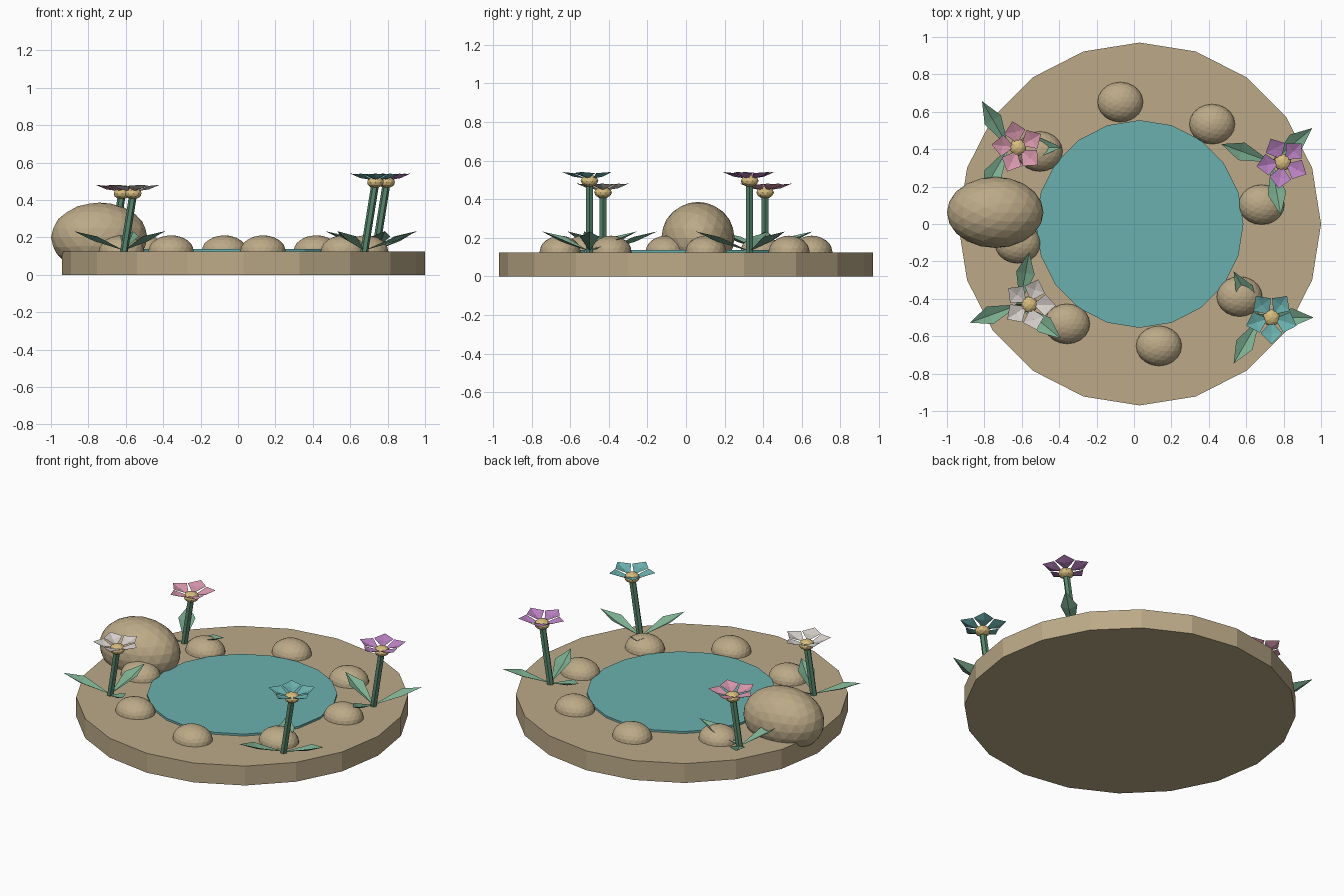
import bpy, bmesh, math
from mathutils import Vector, Matrix

if "Cube" in bpy.data.objects:
    bpy.data.objects.remove(bpy.data.objects["Cube"])


def material(name, r, g, b):
    lin = [((c / 255 + 0.055) / 1.055) ** 2.4 for c in (r, g, b)]
    m = bpy.data.materials.new(name)
    m.diffuse_color = (*lin, 1)
    m.use_nodes = True
    m.node_tree.nodes["Principled BSDF"].inputs["Base Color"].default_value = m.diffuse_color
    return m


SAND = material("sand stone", 188, 170, 136)
WATER = material("teal", 106, 176, 174)
PINK = material("pink", 214, 150, 172)
PURPLE = material("purple", 184, 128, 192)
WHITE = material("off white", 214, 207, 202)
YELLOW = material("pollen yellow", 214, 188, 126)
LEAF = material("leaf green", 124, 174, 144)
STEM = material("stem green", 88, 134, 108)


def make(name, bm, mat):
    bmesh.ops.recalc_face_normals(bm, faces=bm.faces)
    mesh = bpy.data.meshes.new(name)
    bm.to_mesh(mesh)
    bm.free()
    mesh.materials.append(mat)
    ob = bpy.data.objects.new(name, mesh)
    bpy.context.collection.objects.link(ob)
    return ob


def disc(name, centre, radius, z0, z1, mat, sides=20):
    bm = bmesh.new()
    bmesh.ops.create_cone(bm, cap_ends=True, segments=sides, radius1=radius, radius2=radius,
                          depth=z1 - z0,
                          matrix=Matrix.Translation((centre[0], centre[1], (z0 + z1) / 2)))
    return make(name, bm, mat)


def stone(name, centre, size, mat, detail=3):
    bm = bmesh.new()
    bmesh.ops.create_icosphere(bm, subdivisions=detail, radius=1,
                               matrix=Matrix.Translation(centre) @ Matrix.Diagonal((*size, 1)))
    return make(name, bm, mat)


def blades(name, centre, start, count, step, profile, mat):
    """Ring of folded pointed blades; profile = root, ridge, side (radius, width, z), tip."""
    root, ridge, side, tip = profile
    bm = bmesh.new()
    for k in range(count):
        turn = Matrix.Translation(centre) @ Matrix.Rotation(math.radians(start + k * step), 4, 'Z')
        pts = [(root[0], 0, root[1]), (ridge[0], 0, ridge[1]), (tip[0], 0, tip[1]),
               (side[0], side[1], side[2]), (side[0], -side[1], side[2])]
        r, m, t, a, b = [bm.verts.new(turn @ Vector(p)) for p in pts]
        for tri in ((r, m, a), (m, t, a), (r, b, m), (m, b, t)):
            bm.faces.new(tri)
    return make(name, bm, mat)


def stem(name, foot, top, radius, mat):
    bm = bmesh.new()
    rings = [[bm.verts.new((p[0] + radius * math.cos(i * math.tau / 6),
                            p[1] + radius * math.sin(i * math.tau / 6), p[2])) for i in range(6)]
             for p in (foot, top)]
    for i in range(6):
        j = (i + 1) % 6
        bm.faces.new((rings[0][i], rings[0][j], rings[1][j], rings[1][i]))
    bm.faces.new(rings[1])
    bm.faces.new(rings[0])
    return make(name, bm, mat)


# Ground slab and pond
disc("ground_slab", (0.03, 0), 0.97, 0, 0.125, SAND)
disc("pond_water", (0.03, 0), 0.555, 0.10, 0.138, WATER)

# Ring of pebbles round the pond, and one boulder
for i in range(8):
    a = math.radians(9 + 45 * i)
    stone(f"pebble_{i + 1}", (0.03 + 0.66 * math.cos(a), 0.66 * math.sin(a), 0.125),
          (0.122, 0.107, 0.086), SAND)
stone("boulder", (-0.742, 0.062, 0.2), (0.258, 0.19, 0.186), SAND)

# Flowers: name, foot x, y, stem height, lean, petal angle, leaf angle, colour
FLOWERS = (("teal", 0.675, -0.50, 0.37, 0.06, 54, 0, WATER),
           ("purple", 0.735, 0.33, 0.37, 0.06, 45, 40, PURPLE),
           ("white", -0.61, -0.43, 0.31, 0.05, 70, 80, WHITE),
           ("pink", -0.67, 0.41, 0.31, 0.05, 30, 0, PINK))
for name, x, y, h, lean, spin, leaf_spin, mat in FLOWERS:
    z = 0.125 + h
    head = (x + lean, y, z)
    stem(f"{name}_flower_stem", (x, y, 0.12), head, 0.021, STEM)
    stone(f"{name}_flower_centre", (x + lean, y, z), (0.046, 0.046, 0.032), YELLOW, 2)
    blades(f"{name}_flower_petals", head, spin, 5, 72,
           ((0.02, 0.012), (0.085, 0.022), (0.085, 0.058, 0.04), (0.142, 0.046)), mat)
    blades(f"{name}_flower_leaves", (x, y, 0.125), leaf_spin, 3, 120,
           ((0.0, 0.005), (0.17, 0.055), (0.17, 0.05, 0.08), (0.285, 0.108)), LEAF)
